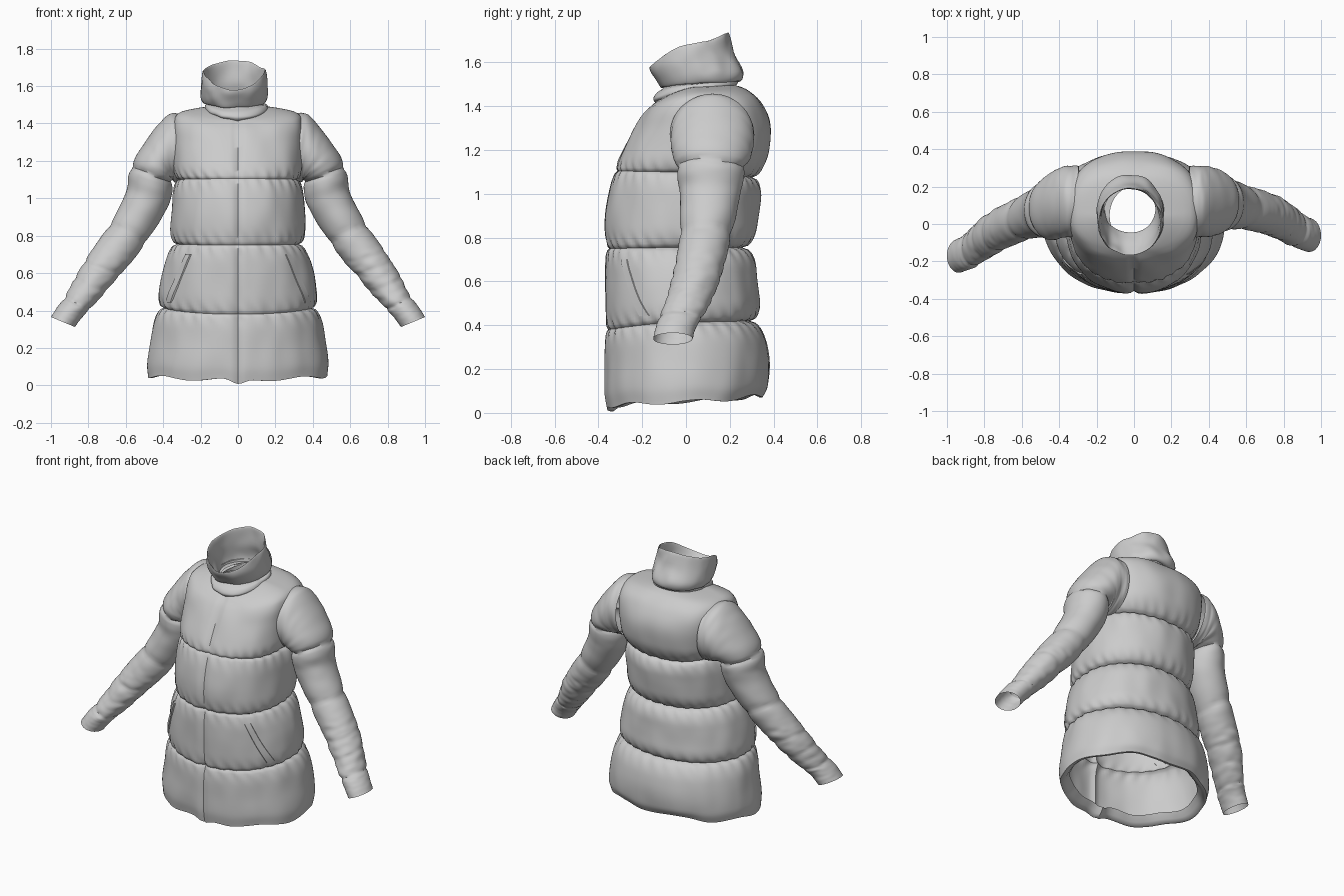
import bpy, bmesh, math
from mathutils import Vector, noise

if "Cube" in bpy.data.objects:
    bpy.data.objects.remove(bpy.data.objects["Cube"])


def sample(keys, v):
    """Smooth (hermite) interpolation of key rows; column 0 is the parameter."""
    n = len(keys)
    i = max(0, min(n - 2, sum(k[0] <= v for k in keys) - 1))
    p, q = keys[i], keys[i + 1]
    a, b = keys[max(i - 1, 0)], keys[min(i + 2, n - 1)]
    h = q[0] - p[0]
    t = (v - p[0]) / h
    out = []
    for c in range(1, len(p)):
        m0 = (q[c] - a[c]) / (q[0] - a[0]) * h
        m1 = (b[c] - p[c]) / (b[0] - p[0]) * h
        out.append((2*t**3 - 3*t*t + 1) * p[c] + (t**3 - 2*t*t + t) * m0
                   + (3*t*t - 2*t**3) * q[c] + (t**3 - t*t) * m1)
    return out


def pinch(v, seams, width):
    """1 on a stitched seam, falling to 0 along a round padded profile."""
    best = 0
    for pos, depth in seams:
        d = min(1, abs(v - pos) / width)
        best = max(best, depth * (1 - math.sqrt(1 - (1 - d) ** 2)))
    return best


def spow(c, e):
    return math.copysign(abs(c) ** e, c)


def ring_point(row, a, cx=0.0):
    """Point on a tilted superellipse ring: front/side/back heights, front/back y, half width."""
    zf, zs, zb, yf, yb, hx, n = row
    c, s = math.cos(a), math.sin(a)
    x = cx + hx * spow(c, 2 / n)
    y = (yf + yb) / 2 + (yb - yf) / 2 * spow(s, 2 / n)
    z = zs + ((zb if s > 0 else zf) - zs) * abs(s) ** 1.5
    return Vector((x, y, z))


def finish(obj, angle):
    bpy.ops.object.select_all(action='DESELECT')
    obj.select_set(True)
    bpy.context.view_layer.objects.active = obj
    bpy.ops.object.shade_smooth_by_angle(angle=math.radians(angle))


def skin(name, rows, closed=True, angle=50):
    bm = bmesh.new()
    vs = [[bm.verts.new(p) for p in r] for r in rows]
    n = len(rows[0])
    for r0, r1 in zip(vs, vs[1:]):
        for j in range(n if closed else n - 1):
            k = (j + 1) % n
            bm.faces.new((r0[j], r0[k], r1[k], r1[j]))
    me = bpy.data.meshes.new(name)
    bm.to_mesh(me)
    bm.free()
    obj = bpy.data.objects.new(name, me)
    bpy.context.collection.objects.link(obj)
    finish(obj, angle)
    return obj


# Padded body: param, z front/side/back, y front/back, half width, squareness
BODY = [
    (.05, .03, .05, .08, -.36, .35, .48, 2.1),
    (.12, .10, .12, .13, -.372, .375, .485, 2.1),
    (.25, .23, .25, .25, -.372, .382, .465, 2.1),
    (.41, .38, .415, .42, -.37, .348, .437, 2.1),
    (.58, .56, .58, .58, -.372, .328, .41, 2.1),
    (.76, .75, .755, .755, -.37, .318, .37, 2.15),
    (.92, .92, .92, .92, -.368, .335, .357, 2.2),
    (1.09, 1.105, 1.10, 1.075, -.33, .352, .348, 2.3),
    (1.2, 1.2, 1.2, 1.2, -.29, .382, .35, 2.4),
    (1.3, 1.29, 1.31, 1.32, -.24, .384, .35, 2.5),
    (1.4, 1.37, 1.41, 1.42, -.19, .34, .345, 2.6),
    (1.46, 1.41, 1.46, 1.475, -.15, .28, .31, 2.5),
    (1.50, 1.425, 1.485, 1.495, -.13, .23, .2, 2.2),
    (1.53, 1.43, 1.49, 1.50, -.11, .2, .13, 2.0)]
BODY_SEAMS = [(.41, 1), (.76, 1.1), (1.09, .9)]


def body_point(v, a, inset=0.0):
    row = sample(BODY, v)
    p = ring_point(row, a)
    s = math.sin(a)
    depth = .042 + (.018 * s if s > 0 else .024 * s)
    k = pinch(v, BODY_SEAMS, .1)
    out = Vector((p.x, p.y - (row[3] + row[4]) / 2, 0)).normalized()
    # stitching puckers, soft wrinkles and the centre front crease
    wob = noise.noise(Vector((9 * p.x, 9 * p.y, 5 * v))) * .007
    pucker = math.sin(a * 31 + v * 40) * .004 * min(1, k * 3)
    crease = .014 * math.exp(-(p.x / .016) ** 2) if s < 0 else 0
    if v > 1.45:
        wob = pucker = 0
    p += out * (wob + pucker - crease - depth * k - inset)
    hem = max(0, 1 - (v - .05) / .15)
    p.z += hem * .009 * math.sin(a * 7 + .6)
    if s < 0:
        p.z -= hem * .03 * math.exp(-(p.x / .05) ** 2)
    return p


SEG = 160
ANG = [2 * math.pi * j / SEG for j in range(SEG)]
rows = []
for inset, lift in ((.06, .05), (.035, .015), (.015, .0)):   # turned-in hem
    rows.append([body_point(.05, a, inset) + Vector((0, 0, lift)) for a in ANG])
edges = [.05, .41, .76, 1.09, 1.53]
for lo, hi in zip(edges, edges[1:]):
    m = 30 if hi > 1.5 else 22
    for i in range(m):
        t = i / m
        t = .5 * t + .5 * (.5 - .5 * math.cos(math.pi * t))
        rows.append([body_point(lo + (hi - lo) * t, a) for a in ANG])
rows.append([body_point(1.53, a) for a in ANG])
skin("padded_body", rows)

# Collar: lower roll, upper stand, then folded down inside
COLLAR = [
    (1.41, 1.46, 1.49, -.125, .22, .145),
    (1.43, 1.475, 1.505, -.15, .235, .168),
    (1.46, 1.50, 1.52, -.135, .232, .165),
    (1.485, 1.505, 1.515, -.10, .205, .143),
    (1.487, 1.51, 1.515, -.115, .25, .165),
    (1.52, 1.55, 1.56, -.138, .262, .178),
    (1.555, 1.62, 1.65, -.16, .217, .178),
    (1.577, 1.677, 1.728, -.166, .195, .168),
    (1.574, 1.672, 1.722, -.158, .187, .160),
    (1.53, 1.60, 1.63, -.12, .19, .155),
    (1.485, 1.53, 1.54, -.065, .205, .145),
    (1.455, 1.48, 1.485, -.045, .20, .135),
    (1.42, 1.44, 1.44, -.06, .20, .14)]
keys = [(i,) + r + (2.1,) for i, r in enumerate(COLLAR)]
rows = []
for i in range(12 * 5 + 1):
    r = sample(keys, i / 5)
    ring = []
    for j in range(80):
        p = ring_point(r, 2 * math.pi * j / 80, -.021 * min(1, i / 20))
        d = noise.noise(p * 14) * .006
        ring.append(p + Vector((d, d, d)))
    rows.append(ring)
skin("stand_collar", rows)

# Sleeves: outer x,z, inner x,z, y centre, y half width of each ring
SLEEVE = [
    (.30, 1.455, .29, 1.08, .12, .19),
    (.375, 1.445, .335, 1.085, .12, .19),
    (.48, 1.325, .345, 1.09, .12, .185),
    (.575, 1.17, .345, 1.09, .115, .165),
    (.60, 1.03, .372, .96, .11, .138),
    (.685, .865, .49, .765, .09, .12),
    (.76, .755, .565, .665, .07, .113),
    (.82, .665, .635, .585, .05, .11),
    (.875, .57, .705, .50, .02, .107),
    (.925, .475, .785, .415, -.02, .10),
    (.965, .42, .832, .365, -.045, .092),
    (1.0, .365, .872, .312, -.06, .09)]
SLEEVE_SEAMS = [(3.05, .17), (5, .12), (7, .06), (8, .08), (8.5, .06), (9.1, .12)]
sk = [(i,) + r for i, r in enumerate(SLEEVE)]


def sleeve(name, side):
    rows = []
    for i in range(11 * 10 + 1):
        u = i / 10
        ox, oz, ix, iz, yc, yh = sample(sk, u)
        if side < 0:                      # this arm hangs slightly further forward
            yc -= .11 * max(0, min(1, (ox - .4) / .55))
        mid = Vector(((ox + ix) / 2, yc, (oz + iz) / 2))
        arm = Vector((ox, yc, oz)) - mid
        ring = []
        for j in range(64):
            a = 2 * math.pi * j / 64
            # seams wander around the arm, wrinkles grow toward the cuff
            k = 1 - pinch(u + .06 * math.sin(2 * a + u), SLEEVE_SEAMS, .5)
            amp = .05 if 6 < u < 9.5 else .02
            k += amp * noise.noise(Vector((1.5 * math.cos(a), 1.5 * math.sin(a), 3 * u + side)))
            p = mid + (arm * math.cos(a) + Vector((0, yh * math.sin(a), 0))) * k
            ring.append(Vector((side * p.x, p.y, p.z)))
        rows.append(ring if side > 0 else ring[::-1])
    obj = skin(name, rows)
    bm = bmesh.new()
    bm.from_mesh(obj.data)
    bmesh.ops.recalc_face_normals(bm, faces=bm.faces)
    bm.to_mesh(obj.data)
    bm.free()


sleeve("right_sleeve", 1)
sleeve("left_sleeve", -1)

# Slanted pocket welts lying on the third panel
for side, label in ((1, "right"), (-1, "left")):
    rows = []
    for i in range(17):
        t = i / 16
        v = .45 + .26 * t
        strip = []
        for w, lift in ((-.5, -.004), (-.4, .004), (.4, .004), (.5, -.004)):
            a = -math.acos((.375 - .115 * t + .035 * w) / sample(BODY, v)[5])
            p = body_point(v, a, -lift)
            strip.append(Vector((side * p.x, p.y, p.z)))
        rows.append(strip[::side])
    skin(label + "_pocket_welt", rows, closed=False, angle=25)
